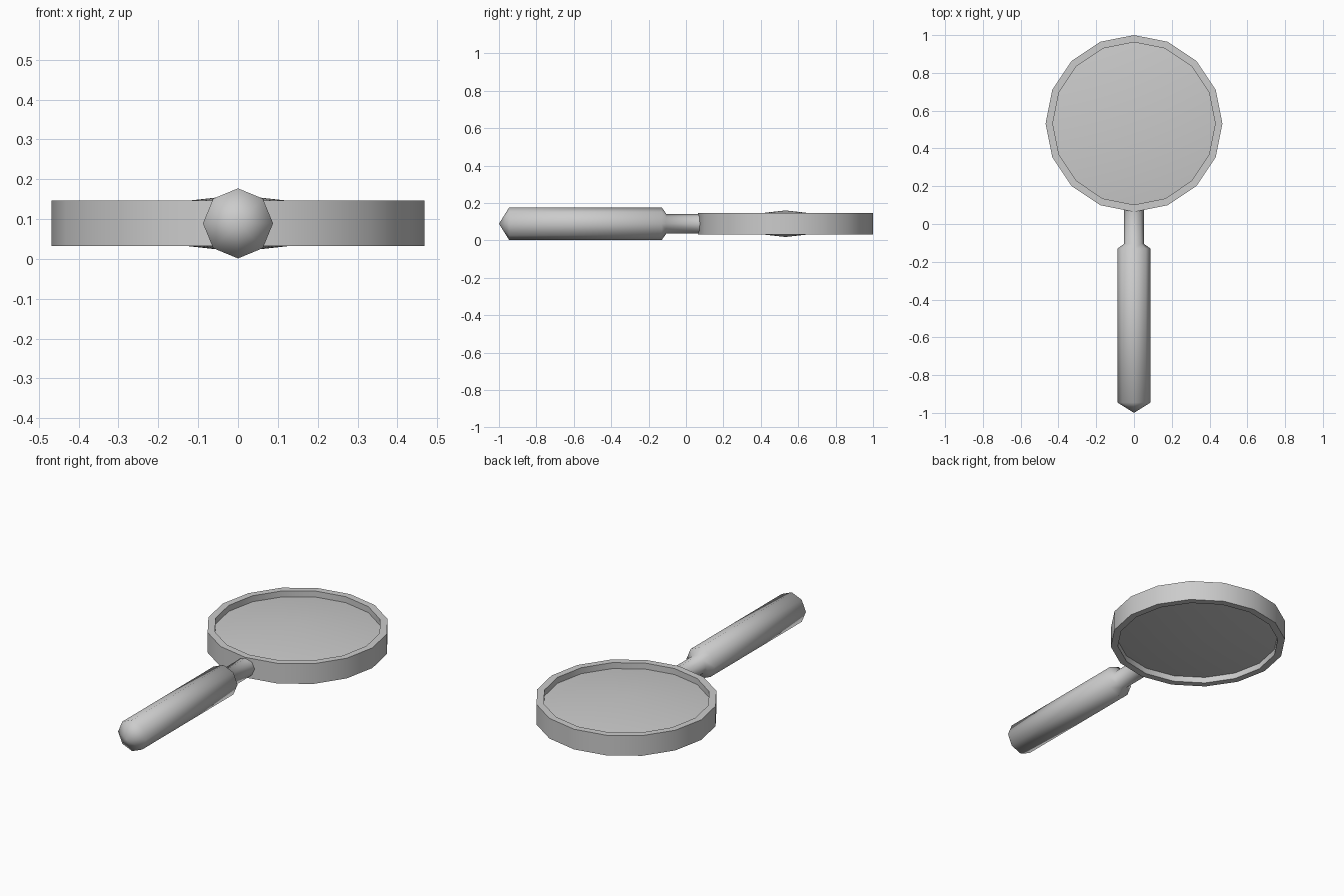
import bpy, bmesh
from math import cos, sin, pi, radians
from mathutils import Matrix

if "Cube" in bpy.data.objects:
    bpy.data.objects.remove(bpy.data.objects["Cube"])

MID_Z = 0.089
RING_Y = 0.532


def lathe(name, profile, sides, matrix, closed=False, angle=30):
    """Spin (radius, height) points round local z; radius 0 makes a pole."""
    bm = bmesh.new()
    rings = []
    for r, h in profile:
        n = 1 if r == 0 else sides
        rings.append([bm.verts.new((r * cos(2 * pi * i / sides), r * sin(2 * pi * i / sides), h))
                      for i in range(n)])
    pairs = list(zip(rings, rings[1:]))
    if closed:
        pairs.append((rings[-1], rings[0]))
    for a, b in pairs:
        for i in range(sides):
            j = (i + 1) % sides
            quad = [a[i % len(a)], a[j % len(a)], b[j % len(b)], b[i % len(b)]]
            bm.faces.new(list(dict.fromkeys(quad)))
    bmesh.ops.recalc_face_normals(bm, faces=bm.faces)
    bm.transform(matrix)
    mesh = bpy.data.meshes.new(name)
    bm.to_mesh(mesh)
    bm.free()
    obj = bpy.data.objects.new(name, mesh)
    bpy.context.collection.objects.link(obj)
    bpy.ops.object.select_all(action='DESELECT')
    obj.select_set(True)
    bpy.context.view_layer.objects.active = obj
    bpy.ops.object.shade_smooth_by_angle(angle=radians(angle))
    return obj


head = Matrix.Translation((0, RING_Y, MID_Z))

# Sixteen-sided frame around the glass
lathe("lens_frame", [(0.468, -0.057), (0.468, 0.057), (0.43, 0.057), (0.43, -0.057)],
      16, head, closed=True)

# Shallow double-cone lens recessed in the frame
lathe("lens", [(0, -0.071), (0.431, -0.023), (0.431, 0.023), (0, 0.071)], 16, head)

# Octagonal handle with pointed end and narrow neck, lying along y
along_y = Matrix.Translation((0, 0, MID_Z)) @ Matrix.Rotation(-pi / 2, 4, 'X')
lathe("handle", [(0, -1.0), (0.088, -0.945), (0.088, -0.13), (0.052, -0.105),
                 (0.052, 0.085), (0, 0.085)], 8, along_y, angle=60)
